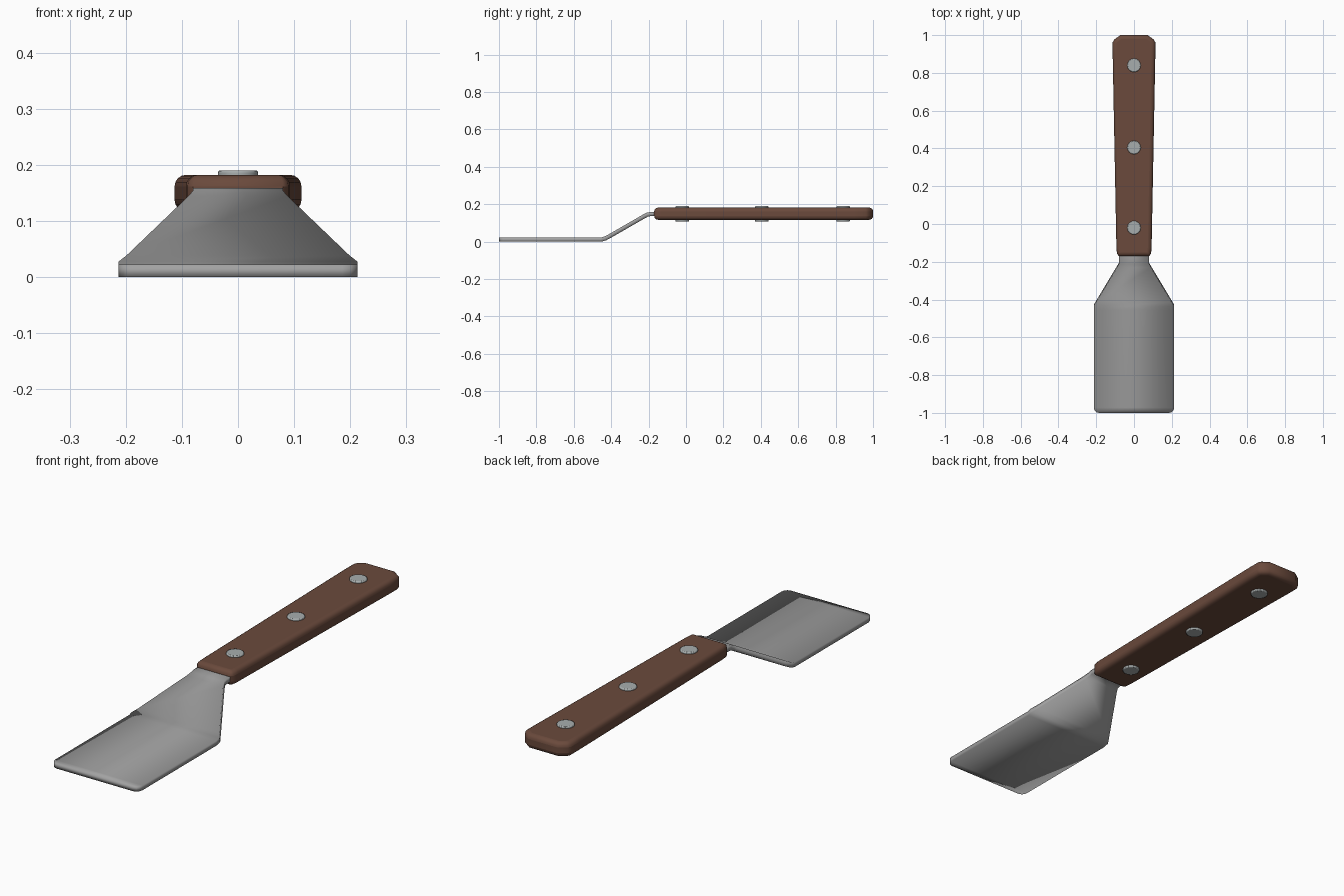
import bpy, bmesh, math

if "Cube" in bpy.data.objects:
    bpy.data.objects.remove(bpy.data.objects["Cube"])


def material(name, rgb):
    m = bpy.data.materials.new(name)
    m.diffuse_color = (*rgb, 1)
    m.use_nodes = True
    m.node_tree.nodes["Principled BSDF"].inputs["Base Color"].default_value = m.diffuse_color
    return m


STEEL = material("steel", (0.36, 0.36, 0.36))
WOOD = material("brown wood", (0.145, 0.068, 0.045))
RIVET = material("rivet metal", (0.39, 0.42, 0.42))


def make_object(name, bm, mat):
    bmesh.ops.recalc_face_normals(bm, faces=bm.faces)
    me = bpy.data.meshes.new(name)
    bm.to_mesh(me)
    bm.free()
    me.materials.append(mat)
    ob = bpy.data.objects.new(name, me)
    bpy.context.collection.objects.link(ob)
    return ob


def smooth(ob, angle):
    bpy.ops.object.select_all(action='DESELECT')
    ob.select_set(True)
    bpy.context.view_layer.objects.active = ob
    bpy.ops.object.shade_smooth_by_angle(angle=math.radians(angle))


# Blade: bent sheet described by (y, mid z, half width), then thickened
stations = [(-1.0, 0.011, 0.186), (-0.996, 0.011, 0.200), (-0.987, 0.011, 0.209),
            (-0.972, 0.011, 0.213), (-0.455, 0.011, 0.213), (-0.432, 0.017, 0.213),
            (-0.41, 0.0285, 0.199), (-0.225, 0.135, 0.088), (-0.208, 0.144, 0.08),
            (-0.19, 0.148, 0.08), (0.05, 0.148, 0.08)]
bm = bmesh.new()
rows = [[bm.verts.new((s * hw, y, z)) for s in (-1, 1)] for y, z, hw in stations]
for a, b in zip(rows, rows[1:]):
    bm.faces.new((a[0], a[1], b[1], b[0]))
blade = make_object("blade", bm, STEEL)
sol = blade.modifiers.new("thickness", 'SOLIDIFY')
sol.thickness = 0.022
sol.offset = 0
sol.use_even_offset = True
smooth(blade, 35)

# Handle: tapered outline with cut corners, extruded and rounded along the rims
half = [(0.080, -0.17), (0.090, -0.158), (0.093, -0.13), (0.113, 0.90),
        (0.113, 0.962), (0.104, 0.977), (0.072, 1.0)]
outline = half + [(-x, y) for x, y in reversed(half)]
bm = bmesh.new()
base = bm.faces.new([bm.verts.new((x, y, 0.117)) for x, y in outline])
ext = bmesh.ops.extrude_face_region(bm, geom=[base])
for v in ext["geom"]:
    if isinstance(v, bmesh.types.BMVert):
        v.co.z = 0.182
handle = make_object("handle", bm, WOOD)
bev = handle.modifiers.new("rounded rim", 'BEVEL')
bev.width = 0.025
bev.segments = 4
bev.limit_method = 'ANGLE'
bev.angle_limit = math.radians(65)
smooth(handle, 40)

# Rivets: pins through the handle with softened heads on both sides
for i, y in enumerate((-0.02, 0.405, 0.84)):
    bm = bmesh.new()
    bmesh.ops.create_cone(bm, cap_ends=True, segments=24, radius1=0.036,
                          radius2=0.036, depth=0.082)
    for v in bm.verts:
        v.co.y += y
        v.co.z += 0.149
    rivet = make_object(f"rivet_{i + 1}", bm, RIVET)
    b = rivet.modifiers.new("soft edge", 'BEVEL')
    b.width = 0.004
    b.segments = 2
    b.limit_method = 'ANGLE'
    b.angle_limit = math.radians(50)
    smooth(rivet, 40)
